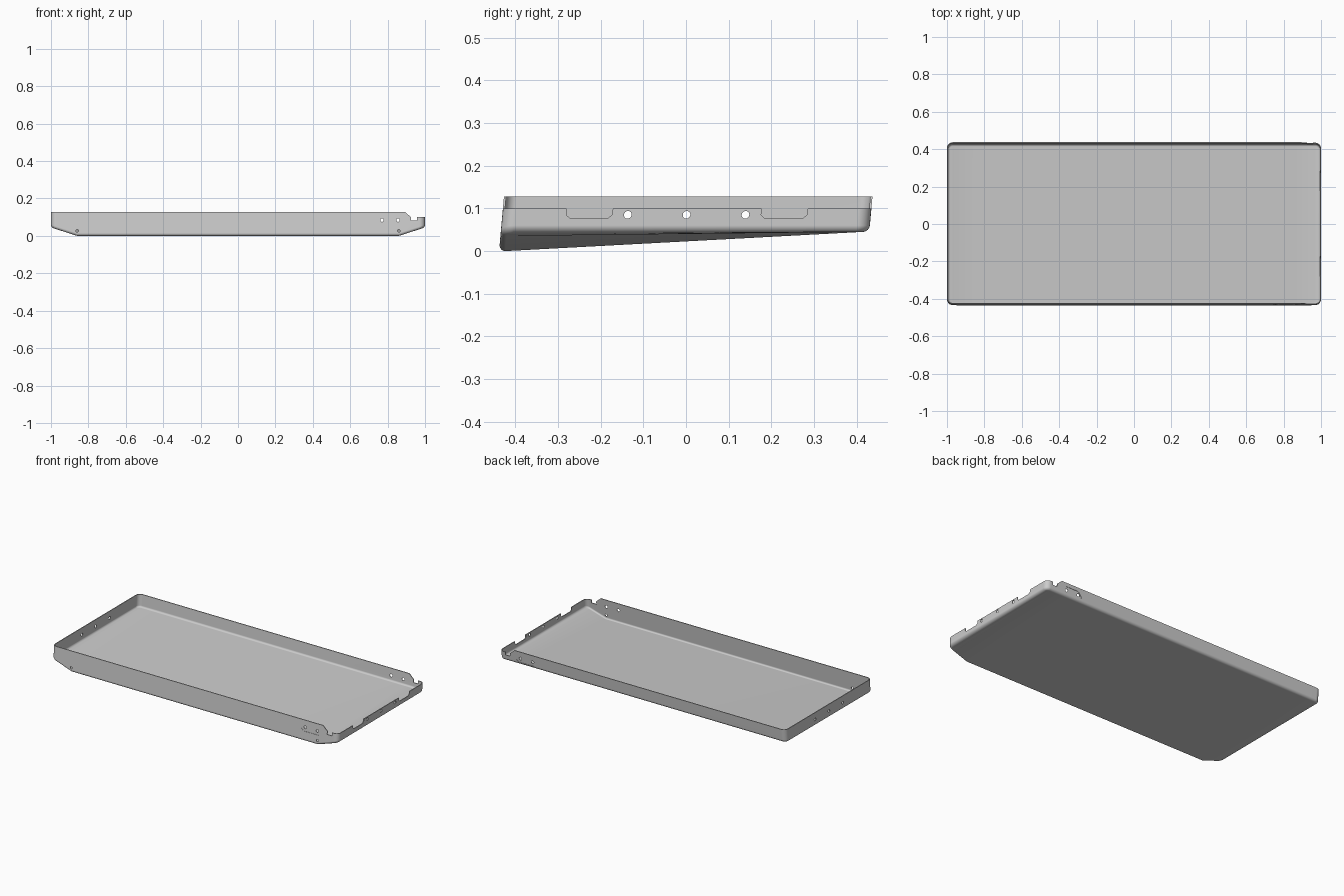
import bpy, bmesh, math

if "Cube" in bpy.data.objects:
    bpy.data.objects.remove(bpy.data.objects["Cube"])

HALF_X, HALF_Y, TOP = 1.0, 0.432, 0.128
CORNER, FILLET, WALL = 0.03, 0.015, 0.005
FOLD, END_Z, SEG = 0.86, 0.045, 6


def floor_z(x, y):
    """Floor tilts up to the back and ramps up to both ends."""
    plane = max(0.0, END_Z * (y + 0.417) / 0.834)
    t = max(0.0, (abs(x) - FOLD) / (HALF_X - FOLD))
    return plane + (END_Z - plane) * t


def half_outline(d):
    """Front half of the rounded rectangle, inset by d, from +x to -x."""
    r = CORNER - d
    arc = []
    for i in range(SEG + 1):
        a = math.pi / 2 * i / SEG
        arc.append((HALF_X - CORNER + r * math.cos(a),
                    -(HALF_Y - CORNER) - r * math.sin(a)))
    right = arc + [(FOLD, -HALF_Y + d)]
    return right + [(-x, y) for x, y in reversed(right)]


def outline(d):
    front = half_outline(d)
    return front + [(x, -y) for x, y in reversed(front)]


def activate(ob):
    bpy.ops.object.select_all(action='DESELECT')
    ob.select_set(True)
    bpy.context.view_layer.objects.active = ob


# Sheet of the tray: wall, rounded bottom edge, floor strips
bm = bmesh.new()
rings = [[bm.verts.new((x, y, TOP)) for x, y in outline(0)]]
for k in range(SEG + 1):
    a = math.pi / 2 * k / SEG
    d, h = FILLET * (1 - math.cos(a)), FILLET * (1 - math.sin(a))
    rings.append([bm.verts.new((x, y, floor_z(x, y) + h)) for x, y in outline(d)])
n = len(rings[0])
for up, low in zip(rings, rings[1:]):
    for i in range(n):
        j = (i + 1) % n
        bm.faces.new((up[i], up[j], low[j], low[i]))
last = rings[-1]
for i in range(n // 2 - 1):
    bm.faces.new((last[i], last[i + 1], last[n - 2 - i], last[n - 1 - i]))
mesh = bpy.data.meshes.new("tray")
bm.to_mesh(mesh)
bm.free()
tray = bpy.data.objects.new("tray", mesh)
bpy.context.collection.objects.link(tray)

# Sheet thickness
activate(tray)
solid = tray.modifiers.new("thickness", 'SOLIDIFY')
solid.thickness, solid.offset, solid.use_even_offset = WALL, -1, True
bpy.ops.object.modifier_apply(modifier=solid.name)


def cut(points, axis, a, b):
    """Cut a prism with the given (x or y, z) outline, running along an axis."""
    b_m = bmesh.new()
    place = (lambda p, t: (p[0], t, p[1])) if axis == 'y' else (lambda p, t: (t, p[0], p[1]))
    lo = [b_m.verts.new(place(p, a)) for p in points]
    hi = [b_m.verts.new(place(p, b)) for p in points]
    b_m.faces.new(lo)
    b_m.faces.new(hi)
    for i in range(len(points)):
        j = (i + 1) % len(points)
        b_m.faces.new((lo[i], lo[j], hi[j], hi[i]))
    bmesh.ops.recalc_face_normals(b_m, faces=b_m.faces[:])
    me = bpy.data.meshes.new("cutter")
    b_m.to_mesh(me)
    b_m.free()
    cutter = bpy.data.objects.new("cutter", me)
    cutter.hide_render = True
    bpy.context.collection.objects.link(cutter)
    mod = tray.modifiers.new("cut", 'BOOLEAN')
    mod.operation, mod.solver, mod.object = 'DIFFERENCE', 'EXACT', cutter
    activate(tray)
    bpy.ops.object.modifier_apply(modifier=mod.name)
    bpy.data.objects.remove(cutter)


def circle(u, z, r):
    return [(u + r * math.cos(i * math.pi / 8), z + r * math.sin(i * math.pi / 8))
            for i in range(16)]


# Lowered right end with a notch in both long walls
cut([(0.893, 0.15), (0.893, 0.128), (0.925, 0.1), (0.925, 0.081), (0.957, 0.081),
     (0.957, 0.1), (1.05, 0.1), (1.05, 0.15)], 'y', -0.5, 0.5)

# Two dips in the lowered end wall
for s in (-1, 1):
    cut([(s * y, z) for y, z in ((0.173, 0.12), (0.175, 0.085), (0.185, 0.076),
                                 (0.272, 0.076), (0.282, 0.085), (0.284, 0.12))],
        'x', 0.95, 1.05)

# Shallow recessed pads outside the long walls
pad = [(0.745, 0.075), (0.77, 0.105), (0.86, 0.105), (0.885, 0.075), (0.87, 0.06), (0.76, 0.06)]
for s in (-1, 1):
    cut(pad, 'y', s * 0.45, s * (HALF_Y - 0.002))

# Holes: pads, end walls, lower front wall
for x in (0.77, 0.855):
    cut(circle(x, 0.084, 0.009), 'y', -0.5, 0.5)
for y in (-0.138, 0, 0.138):
    cut(circle(y, 0.085, 0.009), 'x', -1.1, 1.1)
for x in (-0.86, 0.86):
    cut(circle(x, 0.027, 0.007), 'y', -0.5, -0.4)

# Long walls lean slightly towards the back
for v in tray.data.vertices:
    v.co.y += 0.09 * (v.co.z - 0.07)

activate(tray)
bpy.ops.object.shade_smooth_by_angle(angle=math.radians(18))
weighted = tray.modifiers.new("clean_shading", 'WEIGHTED_NORMAL')
weighted.keep_sharp = True
